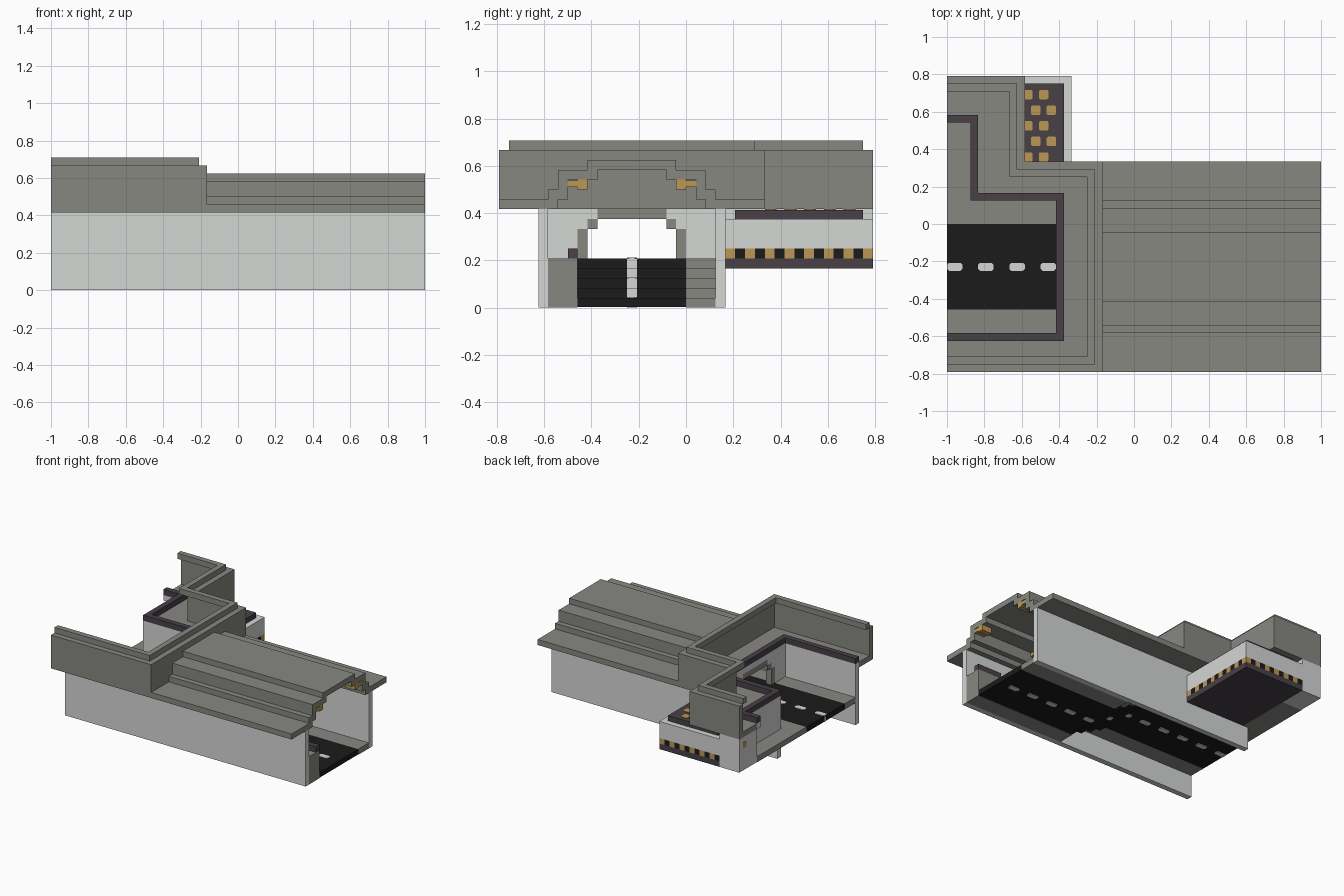
import bpy, bmesh

if "Cube" in bpy.data.objects:
    bpy.data.objects.remove(bpy.data.objects["Cube"])

U = 1 / 24          # building module
MID = -5.5 * U      # tunnel centre line in y
T = 0.003           # painted plate thickness


def material(name, rgb):
    m = bpy.data.materials.new(name)
    m.use_nodes = True
    m.diffuse_color = (*rgb, 1)
    m.node_tree.nodes["Principled BSDF"].inputs["Base Color"].default_value = (*rgb, 1)
    return m


GREY = material("concrete grey", (0.245, 0.245, 0.222))
LIGHT = material("light grey", (0.66, 0.68, 0.665))
BLACK = material("asphalt black", (0.011, 0.011, 0.011))
DARK = material("dark plum", (0.065, 0.052, 0.064))
AMBER = material("amber", (0.50, 0.31, 0.09))


def prism(name, pts, lo, hi, mat, axis="z"):
    """Extrude a flat outline along z (points are x, y) or x (points are y, z)."""
    bm = bmesh.new()
    put = (lambda p, h: (p[0], p[1], h)) if axis == "z" else (lambda p, h: (h, p[0], p[1]))
    face = bm.faces.new([bm.verts.new(put(p, lo)) for p in pts])
    ext = bmesh.ops.extrude_face_region(bm, geom=[face])
    for v in ext["geom"]:
        if isinstance(v, bmesh.types.BMVert):
            v.co["xyz".index(axis)] = hi
    bmesh.ops.recalc_face_normals(bm, faces=bm.faces)
    mesh = bpy.data.meshes.new(name)
    bm.to_mesh(mesh)
    bm.free()
    mesh.materials.append(mat)
    ob = bpy.data.objects.new(name, mesh)
    bpy.context.collection.objects.link(ob)


def box(name, x, y, z, mat):
    prism(name, [(x[0], y[0]), (x[1], y[0]), (x[1], y[1]), (x[0], y[1])], *z, mat)


def rounded(name, x, y, z, mat, c=0.01):
    """Small plate with clipped corners."""
    (a, b), (d, e) = x, y
    pts = [(a + c, d), (b - c, d), (b, d + c), (b, e - c),
           (b - c, e), (a + c, e), (a, e - c), (a, d + c)]
    prism(name, pts, *z, mat)


def band(name, outer, inner, z, mat):
    prism(name, outer + inner[::-1], *z, mat)


def path(x1, x2, y1, y2, y3):
    """Stepped border around the open end."""
    return [(-1, y1), (x1, y1), (x1, y2), (x2, y2), (x2, y3), (-1, y3)]


def parapet_path(d):
    return path(-4 * U - d, -14 * U - d, -19 * U + d, 8 * U - d, 19 * U - d)


def rail_path(d):
    return path(-9 * U - d, -20 * U - d, -15 * U + d, 4 * U - d, 14 * U - d)


# Parapet, overhanging cap, ledge, and rail on its light kerb
band("parapet_outer", parapet_path(0), parapet_path(U), (10 * U, 16 * U), GREY)
band("parapet_cap", parapet_path(U), parapet_path(2 * U), (16 * U, 17 * U), GREY)
band("parapet_ledge", parapet_path(U), rail_path(0), (10 * U, 11 * U), GREY)
band("rail_kerb", rail_path(0), rail_path(U), (10 * U, 11 * U), LIGHT)
band("rail", rail_path(0), rail_path(U), (11 * U, 12 * U), DARK)

# Stepped hollow tunnel roof
half_out = [(13.5, 10), (13.5, 11), (8.5, 11), (8.5, 12), (7.5, 12), (7.5, 14), (4.5, 14), (4.5, 15)]
half_in = [(7.5, 10), (7.5, 11), (6.5, 11), (6.5, 13), (3.5, 13), (3.5, 14)]


def full(half):
    left = [(MID - a * U, b * U) for a, b in half]
    return left + [(2 * MID - y, z) for y, z in reversed(left)]


prism("tunnel_roof", full(half_out) + full(half_in)[::-1], -4 * U, 1, GREY, "x")

# Side walls
box("wall_front", (-1, 1), (-15 * U, -14 * U), (0, 10 * U), LIGHT)
box("wall_back", (-21 * U, 1), (3 * U, 4 * U), (0, 10 * U), LIGHT)

# Portal with stepped arch and its trim
arch = [(5.5, 5), (5.5, 8), (4.5, 8), (4.5, 9), (3.5, 9), (3.5, 10)]
for side, s in (("front", -1), ("back", 1)):
    outline = [(MID + s * a * U, b * U) for a, b in arch]
    end = MID + s * 8.5 * U
    prism("portal_" + side, outline + [(end, 10 * U), (end, 5 * U)], -10 * U, -9 * U, LIGHT, "x")
    for a, z in ((4.5, (5, 8)), (3.5, (8, 9))):
        y = sorted((MID + s * a * U, MID + s * (a + 1) * U))
        box("arch_trim_" + side, (-10 * U, -9 * U), y, (z[0] * U, z[1] * U), GREY)
box("arch_trim_top", (-10 * U, -9 * U), (MID - 3.5 * U, MID + 3.5 * U), (9 * U, 10 * U), GREY)

# Road and back pavement, stepping up towards the open end
edges = [1, 4 * U, 2 * U, 0, -2 * U, -1]
for i in range(5):
    x = (edges[i + 1], edges[i])
    bottom = i * U if i else T
    box("road", x, (-11 * U, 0), (bottom, (i + 1) * U), BLACK)
    box("pavement_back", x, (0, 3 * U), (i * U, (i + 1) * U), GREY)
    if i:
        box("riser_stripe", (x[1], x[1] + T), (-6 * U, -5 * U), (i * U, (i + 1) * U), LIGHT)

# Lane dashes showing above and below the road slab
for k in range(12):
    cx = -23 * U + 4 * U * k
    level = sum(cx < e for e in edges[1:5])
    bottom = level * U - T if level else 0
    rounded("lane_dash", (cx - U, cx + U), (-6 * U, -5 * U),
            (bottom, (level + 1) * U + T), LIGHT)

# Front pavement and kerb block
box("pavement_front_low", (4 * U, 1), (-14 * U, -11 * U), (0, 5 * U), GREY)
box("pavement_front_high", (-1, 4 * U), (-14 * U, -11 * U), (4 * U, 5 * U), GREY)
box("kerb_block", (0.8, 1), (-12 * U, -11 * U), (5 * U, 6 * U), DARK)

# Side bay: floor, walls and hull
box("bay_floor", (-1, -20 * U), (3 * U, 14 * U), (4 * U, 5 * U), GREY)
box("bay_end_wall", (-1 + T, -20 * U), (14 * U, 19 * U), (4 * U, 10 * U), LIGHT)
box("bay_end_lamp", (-1, -1 + T), (17 * U, 18 * U), (8 * U, 9 * U), AMBER)
box("bay_inner_wall", (-21 * U, -20 * U), (4 * U, 14 * U), (5 * U, 10 * U), LIGHT)
box("bay_hull", (-20 * U, -8 * U), (4 * U, 19 * U), (6 * U, 9 * U), LIGHT)
box("bay_core", (-20 * U, -8 * U - T), (4 * U, 19 * U - T), (5 * U, 6 * U), BLACK)
box("bay_underside", (-20 * U, -8 * U), (4 * U, 19 * U), (4 * U, 5 * U), DARK)
box("bay_top_panel", (-19 * U, -9 * U), (5 * U, 18 * U), (9 * U, 10 * U - T), DARK)

# Hazard stripes flush with the two outer faces of the bay
for k in range(15):
    mat = BLACK if k % 2 else AMBER
    y = (4 + k) * U
    box("hazard_side", (-8 * U - T, -8 * U), (y, y + U), (5 * U, 6 * U), mat)
    if k < 12:
        x = (-8 - k) * U
        right = x if k else x - T
        box("hazard_back", (x - U, right), (19 * U - T, 19 * U), (5 * U, 6 * U), mat)

# Staggered studs on the bay panel
for row in range(5):
    cy = (8.6 + 2 * row) * U
    for col in range(2):
        cx = (-13.6 + 2 * col + (row % 2)) * U
        rounded("panel_stud", (cx - 0.025, cx + 0.025), (cy - 0.025, cy + 0.025),
                (10 * U - T, 10 * U), AMBER, 0.006)

# Lamps under the roof steps, a thin bar beside a thicker housing
for x in (0, 0.5, 1):
    for s in (-1, 1):
        for a, z in ((4.5, (12, 13)), (5.5, (12.25, 12.9))):
            y = sorted((MID + s * a * U, MID + s * (a + 1) * U))
            box("roof_lamp", (x - 2 * U, x), y, (z[0] * U, z[1] * U), AMBER)
